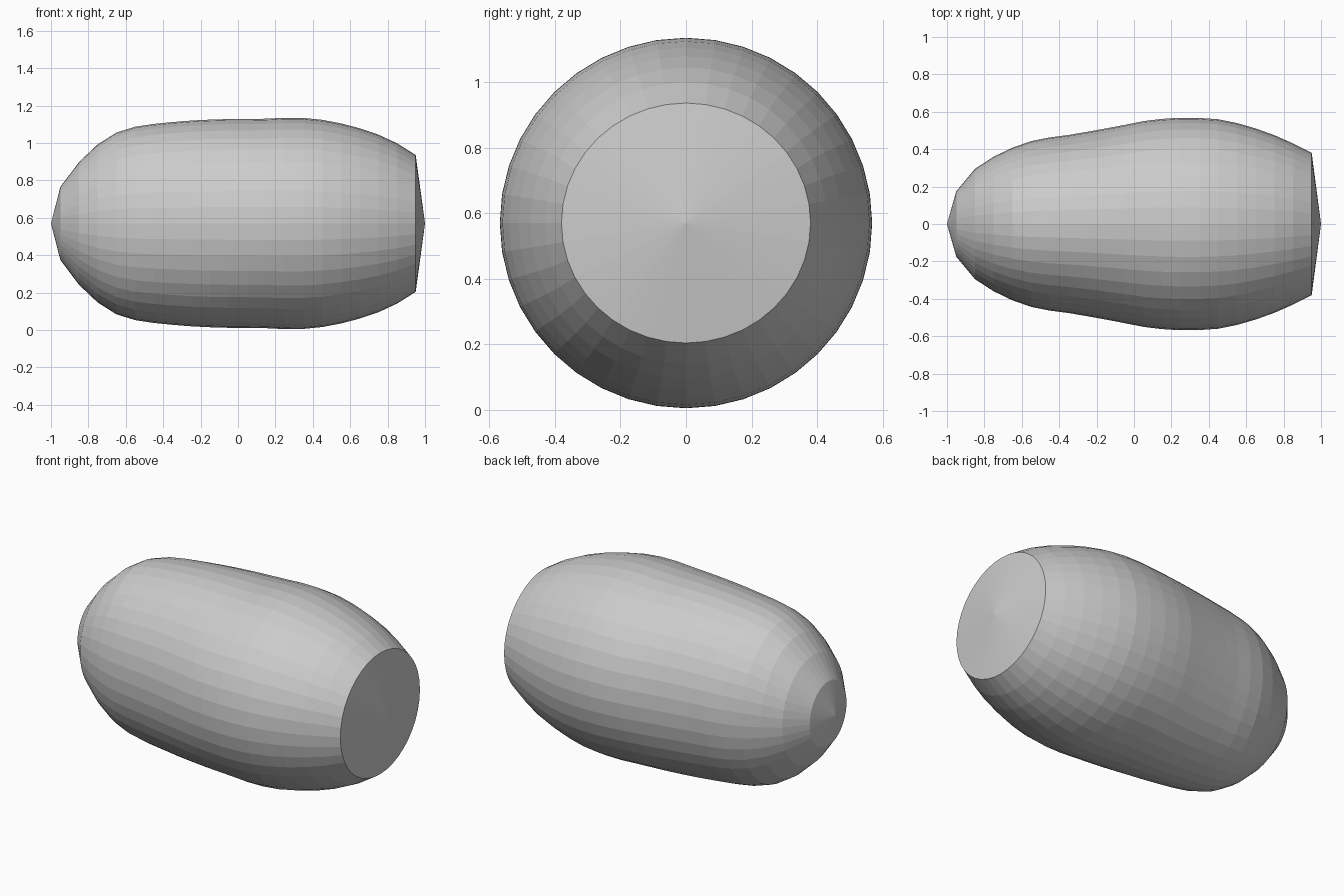
import bpy, bmesh
from math import sin, cos, pi

if "Cube" in bpy.data.objects:
    bpy.data.objects.remove(bpy.data.objects["Cube"])

SIDES = 40
MID_Z = 0.57

# Half-width (y) and half-height (z) of rings from x = -0.95 to 0.95, step 0.1
HALF_Y = [0.175, 0.295, 0.360, 0.408, 0.443, 0.463, 0.476, 0.493, 0.511, 0.530,
          0.550, 0.562, 0.568, 0.567, 0.560, 0.540, 0.511, 0.475, 0.431, 0.380]
HALF_Z = [0.195, 0.328, 0.423, 0.486, 0.517, 0.532, 0.542, 0.550, 0.555, 0.558,
          0.558, 0.560, 0.565, 0.564, 0.554, 0.535, 0.509, 0.475, 0.429, 0.366]

bm = bmesh.new()

# Elliptical rings along the length
rings = []
for i, (ry, rz) in enumerate(zip(HALF_Y, HALF_Z)):
    x = -0.95 + 0.1 * i
    rings.append([bm.verts.new((x, ry * cos(2 * pi * k / SIDES),
                                MID_Z + rz * sin(2 * pi * k / SIDES)))
                  for k in range(SIDES)])

# Side walls
for a, b in zip(rings, rings[1:]):
    for k in range(SIDES):
        n = (k + 1) % SIDES
        bm.faces.new((a[k], a[n], b[n], b[k]))

# Shallow cones closing both ends
for ring, x in ((rings[0], -1), (rings[-1], 1)):
    tip = bm.verts.new((x, 0, MID_Z))
    for k in range(SIDES):
        bm.faces.new((ring[k], ring[(k + 1) % SIDES], tip))

bmesh.ops.recalc_face_normals(bm, faces=bm.faces)
mesh = bpy.data.meshes.new("tapered_body")
bm.to_mesh(mesh)
bm.free()
body = bpy.data.objects.new("tapered_body", mesh)
bpy.context.collection.objects.link(body)
